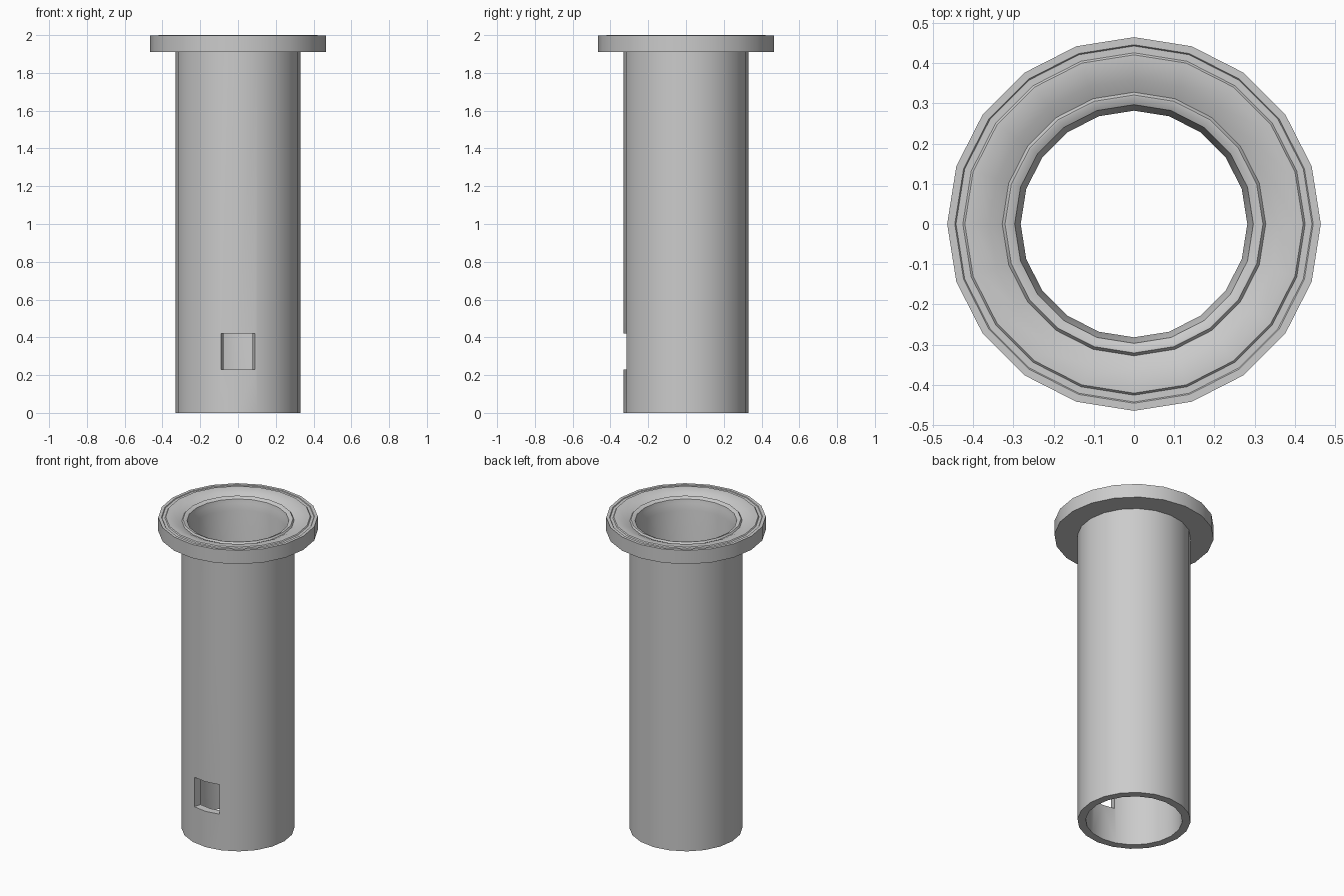
import bpy, bmesh, math

if "Cube" in bpy.data.objects:
    bpy.data.objects.remove(bpy.data.objects["Cube"])

SIDES = 20


def new_object(name, bm):
    bmesh.ops.recalc_face_normals(bm, faces=bm.faces)
    mesh = bpy.data.meshes.new(name)
    bm.to_mesh(mesh)
    bm.free()
    obj = bpy.data.objects.new(name, mesh)
    bpy.context.collection.objects.link(obj)
    return obj


def lathe(name, profile):
    """Revolve a closed (radius, height) profile around z."""
    bm = bmesh.new()
    rings = []
    for i in range(SIDES):
        a = 2 * math.pi * i / SIDES
        rings.append([bm.verts.new((r * math.cos(a), r * math.sin(a), z)) for r, z in profile])
    n = len(profile)
    for i in range(SIDES):
        p, q = rings[i], rings[(i + 1) % SIDES]
        for j in range(n):
            k = (j + 1) % n
            bm.faces.new((p[j], q[j], q[k], p[k]))
    return new_object(name, bm)


# Tube with a stepped, slightly dished flange on top
tube = lathe("flanged_tube", [
    (0.282, 0.0), (0.33, 0.0), (0.33, 1.91), (0.465, 1.91), (0.465, 1.998),
    (0.446, 1.998), (0.443, 1.994), (0.426, 1.994), (0.421, 2.0), (0.402, 2.0),
    (0.36, 1.99), (0.328, 1.975), (0.321, 1.985), (0.316, 1.985),
    (0.297, 1.975), (0.292, 1.95), (0.282, 1.91),
])

# Wedge cutter for the front window, with radial side walls
bm = bmesh.new()
loop = [bm.verts.new((x, y, 0.23)) for x, y in
        ((-0.057, -0.2), (-0.114, -0.4), (0.114, -0.4), (0.057, -0.2))]
base = bm.faces.new(loop)
top = bmesh.ops.extrude_face_region(bm, geom=[base])
bmesh.ops.translate(bm, vec=(0, 0, 0.19),
                    verts=[v for v in top["geom"] if isinstance(v, bmesh.types.BMVert)])
cutter = new_object("window_cutter", bm)
cutter.hide_render = True

# Cut the window and tidy up
cut = tube.modifiers.new("window", "BOOLEAN")
cut.operation = "DIFFERENCE"
cut.solver = "EXACT"
cut.object = cutter
bpy.context.view_layer.objects.active = tube
tube.select_set(True)
bpy.ops.object.modifier_apply(modifier=cut.name)
bpy.data.objects.remove(cutter)
cutter = None
bpy.ops.object.select_all(action="DESELECT")
tube.select_set(True)
bpy.ops.object.shade_smooth_by_angle(angle=math.radians(30))
